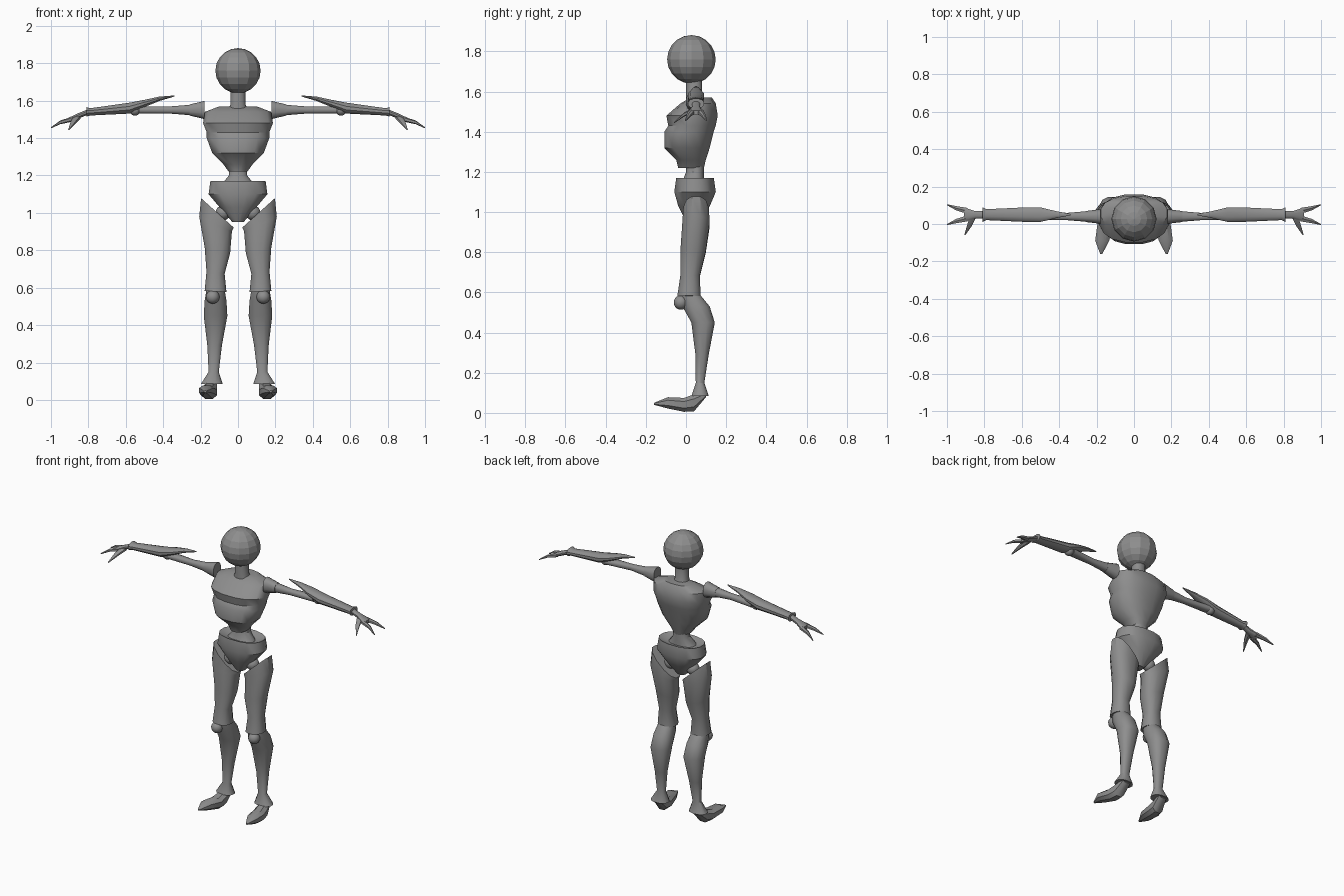
import bpy, bmesh, math

if "Cube" in bpy.data.objects:
    bpy.data.objects.remove(bpy.data.objects["Cube"])

grey = bpy.data.materials.new("mid_grey")
grey.use_nodes = True
grey.diffuse_color = (.27, .27, .27, 1)
grey.node_tree.nodes["Principled BSDF"].inputs["Base Color"].default_value = grey.diffuse_color


def finish(name, bm, side, smooth=True):
    """Turn a bmesh into a grey object, flipped in x for the right side."""
    for vertex in bm.verts:
        vertex.co.x *= side
    bmesh.ops.recalc_face_normals(bm, faces=bm.faces)
    mesh = bpy.data.meshes.new(name)
    bm.to_mesh(mesh)
    bm.free()
    mesh.materials.append(grey)
    obj = bpy.data.objects.new(name, mesh)
    bpy.context.collection.objects.link(obj)
    bpy.ops.object.select_all(action='DESELECT')
    obj.select_set(True)
    bpy.context.view_layer.objects.active = obj
    if smooth:
        bpy.ops.object.shade_smooth_by_angle(angle=math.radians(35))


def loft(name, axis, rings, side=1, sides=12, slant=0):
    """Skin rings of (position, centre, centre, radius, radius) along an axis.
    The slant tilts the first ring and halves with every following one."""
    bm = bmesh.new()
    loops = []
    for position, centre_a, centre_b, radius_a, radius_b in rings:
        loop = []
        for step in range(sides):
            turn = 2 * math.pi * (step + .5) / sides
            cos, sin = math.cos(turn), math.sin(turn)
            # Slightly squared ellipse
            across = radius_a * math.copysign(abs(cos) ** .85, cos)
            deep = radius_b * math.copysign(abs(sin) ** .85, sin)
            along = position + slant * across
            a, b = centre_a + across, centre_b + deep
            place = {"x": (along, a, b), "y": (a, along, b), "z": (a, b, along)}[axis]
            loop.append(bm.verts.new(place))
        loops.append(loop)
        slant /= 2
    for lower, upper in zip(loops, loops[1:]):
        for i in range(sides):
            bm.faces.new((lower[i - 1], lower[i], upper[i], upper[i - 1]))
    bm.faces.new(loops[0])
    bm.faces.new(loops[-1])
    finish(name, bm, side)


def ball(name, centre, radius, side=1, smooth=True):
    bm = bmesh.new()
    bmesh.ops.create_uvsphere(bm, u_segments=12, v_segments=10, radius=radius)
    bmesh.ops.translate(bm, verts=bm.verts, vec=centre)
    finish(name, bm, side, smooth)


def trunk(name, rings):
    """Centred body part: rings of (height, half width, front, back)."""
    loft(name, "z", [(height, 0, (front + back) / 2, half, (back - front) / 2)
                     for height, half, front, back in rings], sides=16)


# Faceted head on a plain neck
ball("head", (0, .027, 1.76), .121, smooth=False)
trunk("neck", [(1.54, .06, 0, .1), (1.58, .04, 0, .08), (1.67, .04, 0, .08)])

# Rib cage: shoulders, chest, groove, ribs, hollow belly
trunk("rib_cage", [
    (1.57, .1, .02, .13), (1.54, .18, -.03, .15), (1.48, .19, -.1, .16),
    (1.43, .17, -.09, .15), (1.4, .17, -.11, .14), (1.32, .14, -.11, .12),
    (1.26, .08, -.05, .1), (1.22, .05, -.04, .09)])

# Waist flaring into the pelvis bowl
trunk("waist", [(1.24, .05, 0, .09), (1.2, .05, 0, .09), (1.15, .09, -.02, .09)])
trunk("pelvis", [
    (1.15, .1, 0, .1), (1.17, .15, -.05, .14), (1.1, .16, -.06, .15),
    (1.03, .1, -.04, .12), (.95, .03, 0, .07)])

for word, side in (("left", 1), ("right", -1)):
    # Shoulder cup, upper arm and elbow joint
    loft(word + "_shoulder_cup", "x", [
        (.18, .04, 1.55, .04, .05), (.26, .04, 1.55, .03, .03)], side)
    loft(word + "_upper_arm", "x", [
        (.24, .04, 1.55, .03, .03), (.36, .04, 1.55, .02, .02),
        (.53, .05, 1.55, .03, .02)], side)
    ball(word + "_elbow", (.55, .05, 1.55), .03, side)

    # Forearm with a fin reaching back over the elbow, cuffed at the wrist
    loft(word + "_forearm", "x", [
        (.34, .05, 1.625, .004, .003), (.42, .05, 1.61, .02, .012),
        (.5, .05, 1.585, .04, .02), (.58, .05, 1.56, .04, .03),
        (.79, .05, 1.54, .03, .02), (.81, .05, 1.54, .04, .026)], side)

    # Hand: flat palm, two spread digits and a thumb
    loft(word + "_palm", "x", [
        (.8, .05, 1.54, .02, .015), (.85, .05, 1.52, .02, .015),
        (.91, .05, 1.495, .04, .012)], side)
    for part, spread in (("_rear_finger", 1), ("_front_finger", -1)):
        loft(word + part, "x", [
            (.89, .05 + .02 * spread, 1.5, .018, .013),
            (.95, .05 + .034 * spread, 1.484, .013, .01),
            (1, .05 + .053 * spread, 1.455, .003, .003)], side, sides=6)
    loft(word + "_thumb", "y", [
        (.04, .86, 1.51, .02, .013), (-.01, .88, 1.485, .015, .01),
        (-.06, .905, 1.445, .003, .003)], side, sides=6)

    # Hip joint and thigh, cut on a slant at the top
    ball(word + "_hip", (.08, .04, 1), .04, side)
    loft(word + "_thigh", "z", [
        (1, .11, .05, .09, .065), (.94, .12, .05, .09, .07),
        (.8, .11, .035, .07, .065), (.68, .12, .02, .05, .05),
        (.58, .12, .015, .06, .06)], side, slant=.9)

    # Knee cap and shin, full at the calf and flared at the ankle
    ball(word + "_knee", (.135, -.025, .55), .036, side)
    loft(word + "_shin", "z", [
        (.59, .12, .02, .05, .05), (.53, .12, .05, .06, .07),
        (.45, .12, .085, .065, .06), (.29, .125, .08, .04, .034),
        (.15, .13, .07, .028, .022), (.085, .14, .07, .06, .044)], side)

    # Foot: heel, arch, broad ball, pointed toe
    loft(word + "_foot", "y", [
        (.1, .14, .09, .03, .012), (.04, .15, .05, .04, .045),
        (-.01, .155, .04, .045, .037), (-.09, .17, .05, .04, .03),
        (-.16, .175, .045, .006, .005)], side, sides=8)
